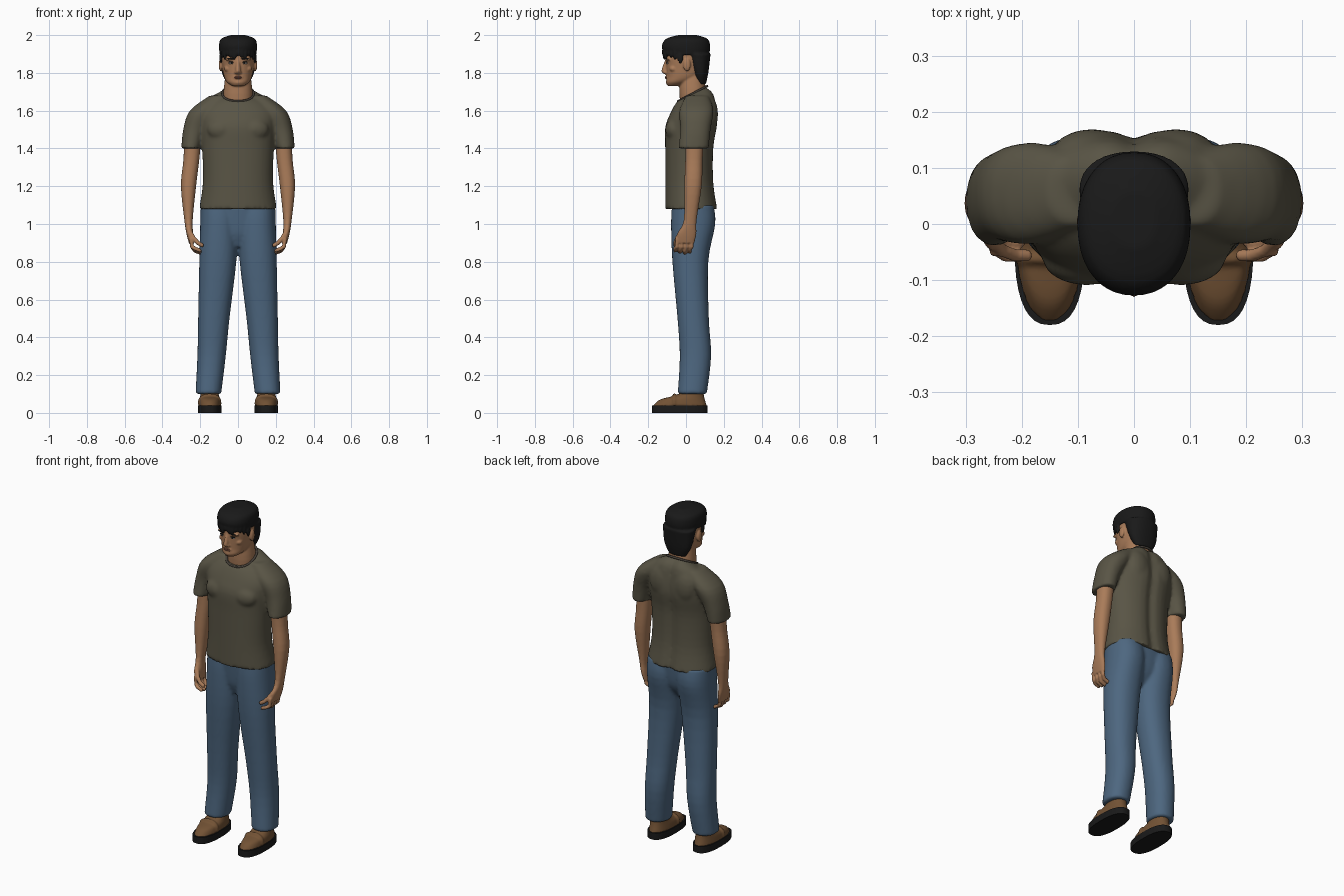
import bpy, bmesh, math
from mathutils import Vector, Matrix

cube = bpy.data.objects.get("Cube")
if cube:
    bpy.data.objects.remove(cube)


def material(name, red, green, blue):
    mat = bpy.data.materials.new(name)
    mat.use_nodes = True
    mat.diffuse_color = (red, green, blue, 1)
    shader = mat.node_tree.nodes["Principled BSDF"]
    shader.inputs["Base Color"].default_value = mat.diffuse_color
    return mat


skin = material("tan skin", .4, .2, .1)
lip_color = material("lip brown", .27, .11, .07)
olive = material("olive cloth", .1, .09, .06)
dark_olive = material("dark olive trim", .06, .05, .04)
denim = material("blue denim", .075, .135, .215)
leather = material("brown leather", .17, .085, .035)
black = material("black", .01, .01, .01)
white = material("eye white", .5, .45, .4)
sides = (("left", 1), ("right", -1))


def spline(before, start, end, after, t):
    """Smooth step from start to end."""
    bend = 2 * before - 5 * start + 4 * end - after
    twist = 3 * (start - end) + after - before
    return start + t / 2 * (end - before + t * (bend + t * twist))


def superellipse(angle, power):
    """Rounded outline point at an angle."""
    return [math.copysign(abs(value) ** (2 / power), value)
            for value in (math.cos(angle), math.sin(angle))]


def loft(bm, rings, side=1, power=2.2, groove=0, tilt=0, segments=36, steps=4):
    """Skin over rings of (height, x radius, y, y radius, x)."""
    rings = [ring if len(ring) > 4 else (*ring, 0) for ring in rings]
    padded = [rings[0], *rings, rings[-1]]
    dense = []
    for i in range(len(rings) - 1):
        for k in range(steps):
            dense.append([spline(*values, k / steps) for values in zip(*padded[i:i + 4])])
    dense.append(rings[-1])
    loops = []
    for i, (z, x_radius, y, y_radius, x) in enumerate(dense):
        slope = tilt * (i / (len(dense) - 1)) ** 3
        loop = []
        for j in range(segments):
            dx, dy = superellipse(math.tau * j / segments, power)
            dx, dy = dx * x_radius, dy * y_radius
            if dy > 0:
                dy -= groove * math.exp(-(dx / .03) ** 2)
            loop.append(bm.verts.new((side * (x + dx), y + dy, z + slope * dy)))
        loops.append(loop)
    for low, high in zip(loops, loops[1:]):
        for j in range(segments):
            bm.faces.new((low[j - 1], low[j], high[j], high[j - 1]))
    bm.faces.new(loops[0])
    bm.faces.new(loops[-1])


def ball(bm, center, size, side=1):
    """Ellipsoid with three radii."""
    x, y, z = center
    matrix = Matrix.Translation((side * x, y, z)) @ Matrix.Diagonal((*size, 1))
    bmesh.ops.create_uvsphere(bm, u_segments=16, v_segments=10, radius=1, matrix=matrix)


def chain(bm, points, radius, side=1):
    """Rounded limb made of closely spaced balls."""
    points = [Vector(point) for point in points]
    for start, end in zip(points, points[1:]):
        count = max(2, int(2 * (end - start).length / radius))
        for i in range(count + 1):
            ball(bm, start.lerp(end, i / count), (radius,) * 3, side)


def finish(name, bm, mat, voxel=0, smooth=2):
    """Make the object, optionally fusing its pieces into one soft surface."""
    bmesh.ops.recalc_face_normals(bm, faces=bm.faces)
    mesh = bpy.data.meshes.new(name)
    bm.to_mesh(mesh)
    bm.free()
    mesh.materials.append(mat)
    obj = bpy.data.objects.new(name, mesh)
    bpy.context.collection.objects.link(obj)
    bpy.ops.object.select_all(action="DESELECT")
    obj.select_set(True)
    bpy.context.view_layer.objects.active = obj
    bpy.ops.object.shade_smooth_by_angle(angle=math.radians(50))
    if voxel:
        fuse = obj.modifiers.new("fuse", "REMESH")
        fuse.mode = "VOXEL"
        fuse.voxel_size = voxel
        fuse.use_smooth_shade = True
        soften = obj.modifiers.new("soften", "SMOOTH")
        soften.iterations = smooth


# Shirt: torso fused with two short sleeves
bm = bmesh.new()
loft(bm, [(1.08, .206, .03, .14), (1.22, .186, .02, .13), (1.4, .19, .02, .13),
          (1.52, .2, .03, .14), (1.6, .2, .04, .125), (1.66, .15, .045, .105),
          (1.69, .086, .035, .08)], groove=.018, tilt=.5)
for word, side in sides:
    loft(bm, [(1.4, .05, .04, .08, .25), (1.5, .06, .05, .08, .23),
              (1.6, .075, .055, .09, .18), (1.68, .05, .06, .06, .1)], side)
    ball(bm, (.085, -.06, 1.5), (.08, .05, .06), side)
    ball(bm, (.075, .12, 1.58), (.075, .05, .1), side)
finish("shirt", bm, olive, .009, 5)

# Collar band around the sloping neck opening
bm = bmesh.new()
rim = []
for i in range(25):
    dx, dy = superellipse(math.tau * i / 24, 2.2)
    rim.append((.083 * dx, .035 + .077 * dy, 1.69 + .04 * dy))
chain(bm, rim, .007)
finish("collar", bm, dark_olive, .004)

# Trousers: two legs fused with the hips
bm = bmesh.new()
loft(bm, [(.88, .03, .02, .05), (.94, .12, .03, .085), (1, .185, .035, .1),
          (1.1, .19, .035, .11)])
for word, side in sides:
    loft(bm, [(.1, .068, .033, .077, .157), (.3, .075, .05, .083, .14),
              (.5, .083, .038, .083, .128), (.8, .098, .023, .095, .107),
              (1, .1, .038, .117, .1), (1.1, .097, .036, .11, .1)], side)
finish("trousers", bm, denim, .009, 4)

# Neck and head with nose, chin, brow ridge, cheeks and ears
bm = bmesh.new()
loft(bm, [(1.6, .07, .035, .06), (1.69, .077, .035, .07), (1.8, .065, .03, .065)])
loft(bm, [(1.73, .03, -.065, .03), (1.75, .058, -.04, .065), (1.78, .074, -.01, .092),
          (1.83, .083, 0, .105), (1.9, .09, .005, .112), (1.96, .075, .005, .09)])
loft(bm, [(1.87, .008, -.1, .01), (1.81, .014, -.11, .02), (1.793, .012, -.1, .012)])
ball(bm, (0, -.093, 1.75), (.024, .014, .014))
ball(bm, (0, -.097, 1.776), (.027, .011, .014))
for word, side in sides:
    ball(bm, (.01, -.106, 1.802), (.01, .014, .008), side)
    ball(bm, (.036, -.092, 1.872), (.034, .016, .008), side)
    ball(bm, (.05, -.066, 1.822), (.024, .022, .018), side)
    ball(bm, (.092, .005, 1.842), (.01, .02, .034), side)
finish("head", bm, skin, .005)

# Hair: cap, back of the head, sideburns and ragged fringe
bm = bmesh.new()
loft(bm, [(1.895, .096, .005, .117), (1.94, .101, 0, .128), (1.98, .09, .004, .11),
          (2, .04, .008, .05)])
loft(bm, [(1.74, .055, .08, .025), (1.8, .085, .075, .043), (1.9, .098, .06, .07)])
for word, side in sides:
    ball(bm, (.09, -.03, 1.882), (.008, .016, .034), side)
for i in range(-5, 6):
    dx, dy = superellipse(math.radians(12 * i - 90), 2)
    drop = .022 + .011 * (7 * i % 3)
    ball(bm, (.092 * dx, .117 * dy, 1.91), (.012, .011, drop))
finish("hair", bm, black, .006)

# Mouth
bm = bmesh.new()
for height in (1.779, 1.772):
    ball(bm, (0, -.106, height), (.022, .005, .004))
finish("lips", bm, lip_color)

for word, side in sides:
    # Eye, iris and brow
    for part, mat, center, size in (
            ("eye", white, (.035, -.098, 1.851), (.014, .006, .005)),
            ("iris", black, (.034, -.102, 1.851), (.005, .003, .005)),
            ("eyelid", black, (.035, -.1, 1.857), (.016, .006, .003)),
            ("eyebrow", black, (.037, -.105, 1.875), (.022, .006, .004))):
        bm = bmesh.new()
        ball(bm, center, size, side)
        finish(word + "_" + part, bm, mat)

    # Arm with palm, four curled fingers and thumb
    bm = bmesh.new()
    loft(bm, [(.9, .014, 0, .045, .246), (.95, .018, .005, .05, .255),
              (1.02, .022, .022, .034, .262), (1.2, .04, .037, .046, .262),
              (1.34, .042, .042, .046, .247), (1.45, .045, .045, .05, .24)], side)
    for i in range(4):
        y = .03 - .026 * i
        tip = .848 + .006 * abs(i - 1)
        chain(bm, [(.248, y, .92), (.244, y, .88), (.228, y - .01, tip + .01),
                   (.203, y - .01, tip)], .0105, side)
    chain(bm, [(.254, -.025, .96), (.235, -.047, .925), (.212, -.056, .9),
               (.192, -.056, .888)], .0115, side)
    finish(word + "_arm", bm, skin, .005)

    # Shoe sole
    bm = bmesh.new()
    loft(bm, [(height, .063, -.033, .147, .15) for height in (0, .04)], side, power=2.5)
    finish(word + "_sole", bm, black)

    # Shoe upper with a strap over the instep
    bm = bmesh.new()
    loft(bm, [(.036, .06, -.033, .143, .15), (.07, .056, -.02, .12, .15),
              (.09, .05, .01, .085, .15), (.11, .046, .032, .06, .15)], side, tilt=.1)
    arch = [superellipse(math.pi * i / 8, 2.5) for i in range(9)]
    chain(bm, [(.15 + .055 * dx, -.062, .05 + .044 * dz) for dx, dz in arch], .009, side)
    finish(word + "_shoe", bm, leather, .006)
